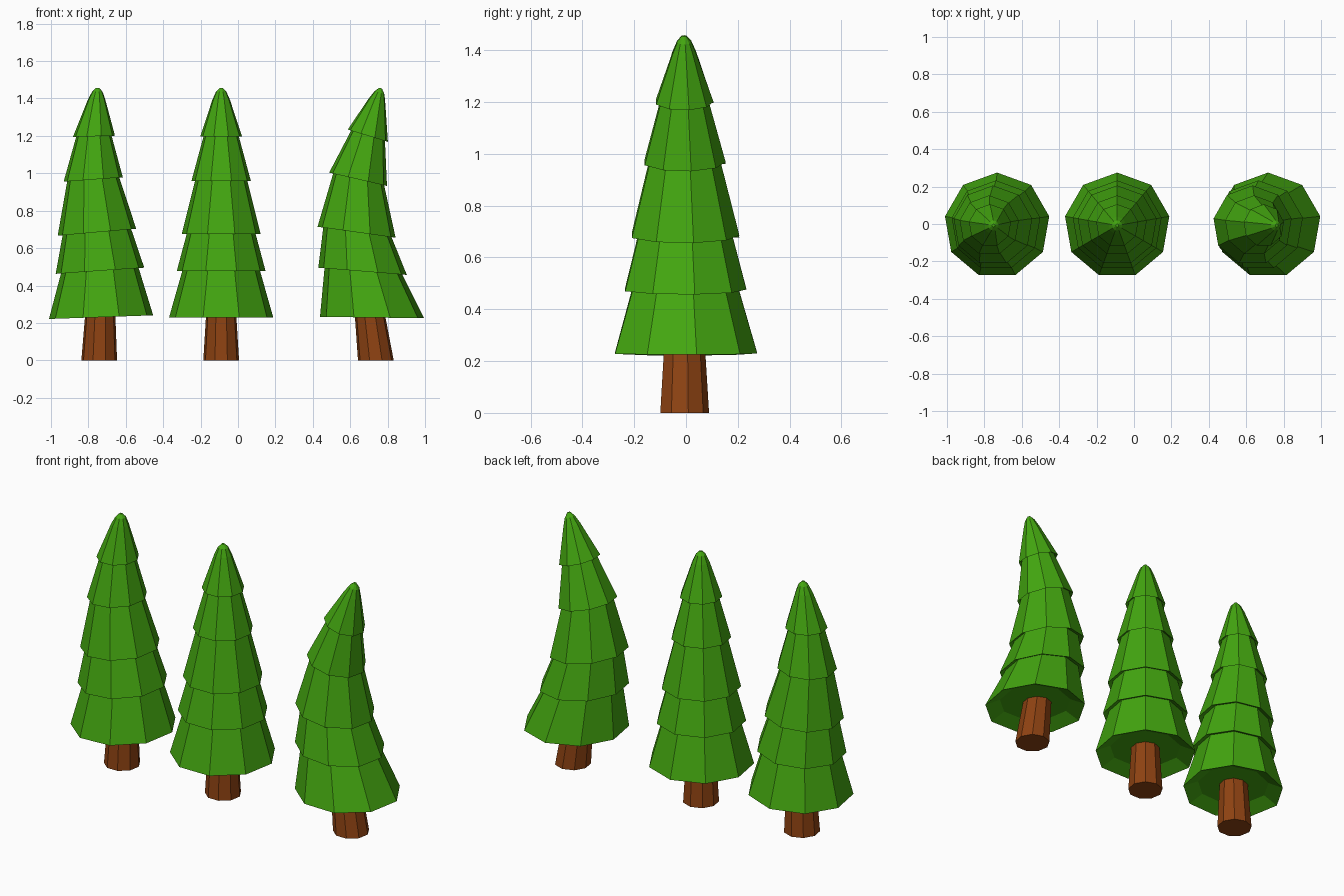
import bpy, bmesh, math
from mathutils import Vector

if "Cube" in bpy.data.objects:
    bpy.data.objects.remove(bpy.data.objects["Cube"])

SIDES = 9
Y0 = -0.008


def material(name, rgb):
    m = bpy.data.materials.new(name)
    m.diffuse_color = (*rgb, 1)
    m.use_nodes = True
    m.node_tree.nodes["Principled BSDF"].inputs["Base Color"].default_value = m.diffuse_color
    return m


GREEN = material("needle green", (0.056, 0.38, 0.005))
BROWN = material("bark brown", (0.27, 0.055, 0.006))


def loft(name, rings, mat):
    """Skin nine-sided rings (centre x, centre z, radius, tilt in degrees, lift along axis); cap both ends."""
    bm = bmesh.new()
    loops = []
    for cx, cz, r, tilt, lift in rings:
        t = math.radians(tilt)
        u = Vector((math.cos(t), 0, math.sin(t)))      # ring's tilted x direction
        n = Vector((-math.sin(t), 0, math.cos(t)))     # ring's axis
        c = Vector((cx, Y0, cz)) + n * lift
        loop = []
        for k in range(SIDES):
            a = math.pi / 2 + k * math.tau / SIDES
            loop.append(bm.verts.new(c + u * r * math.cos(a) + Vector((0, r * math.sin(a), 0))))
        loops.append(loop)
    for lo, hi in zip(loops, loops[1:]):
        for k in range(SIDES):
            j = (k + 1) % SIDES
            bm.faces.new((lo[k], lo[j], hi[j], hi[k]))
    bm.faces.new(loops[0][::-1])
    bm.faces.new(loops[-1])
    bmesh.ops.recalc_face_normals(bm, faces=bm.faces)
    me = bpy.data.meshes.new(name)
    bm.to_mesh(me)
    bm.free()
    me.materials.append(mat)
    ob = bpy.data.objects.new(name, me)
    bpy.context.collection.objects.link(ob)
    return ob


# Radii shared by all trees: skirt of each tier, and neck where it meets the tier above
SKIRT = [0.283, 0.241, 0.214, 0.161, 0.114]
NECK = [0.20, 0.207, 0.183, 0.138, 0.092]   # first one is the hollow underside


def tree(label, trunk, tiers, tip):
    """trunk: base x, top x; tiers: (x, z, tilt) of each skirt; tip: (x, z, tilt) of three top rings."""
    rings = []
    for i, (x, z, tilt) in enumerate(tiers):
        rings.append((x, z, NECK[i], tilt, 0.04 if i == 0 else 0.015))
        rings.append((x, z, SKIRT[i], tilt, 0))
    for (x, z, tilt), r in zip(tip, (0.047, 0.028, 0.008)):
        rings.append((x, z, r, tilt, 0))
    loft(label + "_foliage", rings, GREEN)
    b, t = trunk
    loft(label + "_trunk", [(b, 0, 0.097, 0, 0), (t, 0.275, 0.08, 0, 0)], BROWN)


# Slightly bowed tree
tree("left_tree", (-0.742, -0.736),
     [(-0.732, 0.231, 2), (-0.738, 0.479, 4), (-0.754, 0.685, 5),
      (-0.774, 0.967, 4.2), (-0.77, 1.198, 1.5)],
     [(-0.756, 1.395, 0), (-0.752, 1.437, 0), (-0.751, 1.457, 0)])

# Straight tree
tree("middle_tree", (-0.09, -0.09),
     [(-0.09, z, 0) for z in (0.229, 0.477, 0.676, 0.96, 1.196)],
     [(-0.09, 1.395, 0), (-0.09, 1.437, 0), (-0.09, 1.457, 0)])

# Strongly curved tree
tree("right_tree", (0.737, 0.701),
     [(0.717, 0.229, -0.8), (0.666, 0.476, -4.6), (0.634, 0.685, -8),
      (0.642, 0.968, -13), (0.694, 1.201, -17)],
     [(0.744, 1.387, -19), (0.757, 1.431, -19), (0.763, 1.455, -19)])
